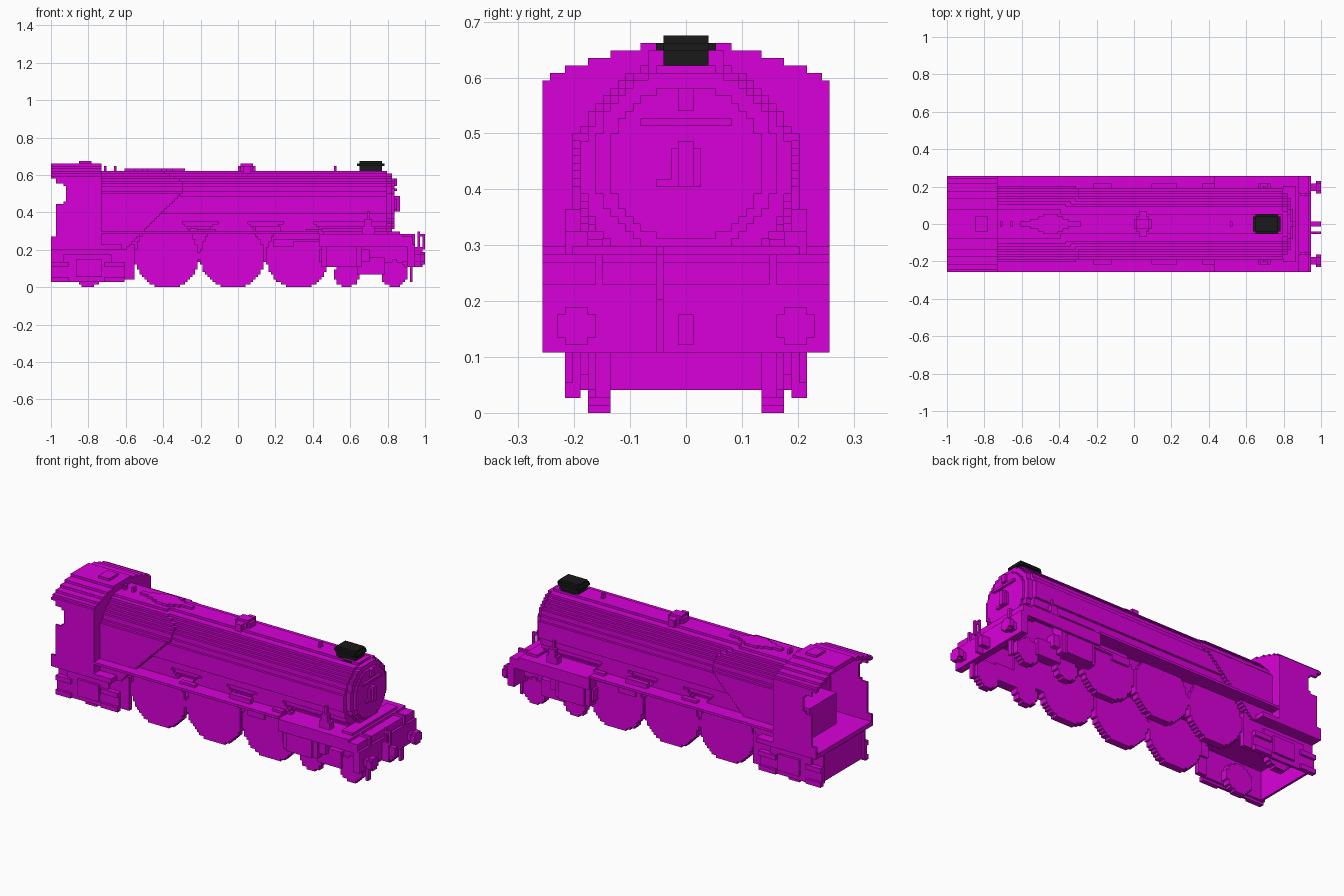
import bpy, bmesh, math

if "Cube" in bpy.data.objects:
    bpy.data.objects.remove(bpy.data.objects["Cube"])

STEP = 2 / 148  # block size of the stepped style
REAR, CAB_FRONT, SMOKEBOX_FRONT, BEAM_FRONT, TIP = -1, -.74, .8, .94, 1
WIDE = .255                      # half width of cab, boards and beam
TYRE_IN, TYRE_OUT = .135, .175   # wheel thickness
ROD_OUT, GEAR_OUT = .2, .215     # outer faces of firebox and fittings
DECK, BOARD_LOW, BOARD_TOP = .228, .28, .3
BOILER_Z, BOILER_R = .436, .188
EAVES, ROOF_TOP = .58, .66
CYLINDER_LOW = .107
CROWN = .62


def material(name, color):
    m = bpy.data.materials.new(name)
    m.use_nodes = True
    m.diffuse_color = color
    m.node_tree.nodes["Principled BSDF"].inputs["Base Color"].default_value = color
    return m


MAGENTA = material("magenta", (.7, 0, .7, 1))
BLACK = material("black", (.01, .01, .01, 1))


def block(x, y, z):
    return list(zip(x, y, z))


def across(x, half, z):
    """Block centred on the middle line."""
    return block(x, (-half, half), z)


def snap(corner):
    return [round(c / STEP) * STEP for c in corner]


def build(name, *blocks, mirror=False, mat=MAGENTA):
    """One object from blocks snapped to the grid, optionally on both sides."""
    bm = bmesh.new()
    for low, high in blocks:
        low, high = snap(low), snap(high)
        for side in (1, -1) if mirror else (1,):
            for v in bmesh.ops.create_cube(bm, size=1)["verts"]:
                v.co = [(a + b) / 2 + c * (b - a) for a, b, c in zip(low, high, v.co)]
                v.co.y *= side
    bmesh.ops.recalc_face_normals(bm, faces=bm.faces)
    mesh = bpy.data.meshes.new(name)
    bm.to_mesh(mesh)
    bm.free()
    mesh.materials.append(mat)
    bpy.context.collection.objects.link(bpy.data.objects.new(name, mesh))


def levels(bottom, top):
    """Every one-step layer between two heights."""
    return [(k * STEP, (k + 1) * STEP) for k in range(round(bottom / STEP), round(top / STEP))]


def arc(z, centre, radius):
    """Half width of a circle at the middle of a layer."""
    return math.sqrt(max(radius ** 2 - (sum(z) / 2 - centre) ** 2, 0))


def drum(x, centre, radius):
    """Stepped cylinder lying along the engine."""
    return [across(x, arc(z, centre, radius), z) for z in levels(centre - radius, centre + radius)
            if arc(z, centre, radius) > STEP / 2]


def disc(x, radius, centre, y=(TYRE_IN, TYRE_OUT), bottom=0):
    """Stepped wheel facing sideways."""
    rows = [(z, arc(z, centre, radius)) for z in levels(max(bottom, centre - radius), centre + radius)]
    return [block((x - half, x + half), y, z) for z, half in rows if half > STEP / 2]


# Boiler, smokebox and door
DOOR = SMOKEBOX_FRONT + 2 * STEP
FITTING = DOOR + STEP
build("boiler", *drum((CAB_FRONT, SMOKEBOX_FRONT), BOILER_Z, BOILER_R))
build("smokebox_front", *drum((SMOKEBOX_FRONT, DOOR), .45, .165))
build("smokebox_door", *drum((DOOR, FITTING), .445, .14))
build("door_rail", across(x=(FITTING, FITTING + STEP), half=.08, z=(.51, .51 + STEP)))
build("lamp_bracket", across(x=(DOOR, FITTING + STEP), half=STEP, z=(.54, .58)))
build("door_handle",
      block(x=(FITTING, FITTING + STEP), y=(-4 * STEP, 2 * STEP), z=(.405, .42)),
      block(x=(FITTING, FITTING + STEP), y=(-2 * STEP, 2 * STEP), z=(.42, .47)),
      across(x=(FITTING, FITTING + 2 * STEP), half=STEP, z=(.405, .485)))
build("saddle", across(x=(.6, SMOKEBOX_FRONT), half=.12, z=(BOARD_LOW - STEP, .32)))

# Firebox, sloping back toward the cab at its foot
firebox = []
for z in levels(.2, CROWN):
    slope = max(.5 - z[0], 0) + max(z[0] - .56, 0) * 2
    half = ROD_OUT if z[1] < .51 else arc(z, BOILER_Z, .196)
    firebox.append(across((CAB_FRONT, -.3 - slope), half, z))
build("firebox", *firebox)
build("firebox_crown", *[across((-.45 - reach, -.45 + reach), half * STEP, (CROWN, CROWN + STEP))
                         for reach, half in ((.16, 1), (.1, 2), (.07, 3), (.04, 4))])


# Cab: front sheet, side sheets, arched roof and floor
def roof_half(z):
    rise = max(sum(z) / 2 - EAVES, 0) / .09
    return WIDE * max(1 - rise ** 2, 0)


build("cab_front", *[across((CAB_FRONT, CAB_FRONT + STEP), roof_half(z), z)
                     for z in levels(.2, ROOF_TOP)])
sides = []
for z in levels(.2, EAVES):
    back = REAR if z[0] < .26 else REAR + 2 * STEP
    if z[0] > .44:  # rounded side opening
        back += arc(z, .5, .06)
    sides.append(block((back, CAB_FRONT), (WIDE - STEP, WIDE), z))
build("cab_sides", *sides, mirror=True)
roof = []
for z in levels(EAVES, ROOF_TOP):
    above = [h + STEP for h in z]
    inner = max(roof_half(above) - STEP, 0) if z[1] < ROOF_TOP - STEP else 0
    roof.append(block((REAR, CAB_FRONT), (inner, roof_half(z)), z))
build("cab_roof", *roof, mirror=True)
build("roof_vent", across(x=(-.85, -.79), half=.04, z=(ROOF_TOP, ROOF_TOP + STEP)))
build("cab_floor", across(x=(REAR, -.62), half=WIDE, z=(.2, DECK)))
build("backhead", across(x=(-.86, CAB_FRONT), half=.12, z=(DECK, .4)))

# Open-bottomed skirts and trailing truck below the cab
SKIRT_FRONT, SKIRT_LOW = -.61, 2 * STEP
build("rear_plate", across(x=(REAR + STEP, REAR + 2 * STEP), half=.19, z=(SKIRT_LOW + STEP, DECK)))
build("truck_sides", block(x=(REAR, SKIRT_FRONT), y=(TYRE_OUT, .19), z=(SKIRT_LOW + STEP, DECK)),
      mirror=True)
build("axle_boxes",
      block(x=(-.93, -.68), y=(.19, ROD_OUT), z=(.08, TYRE_OUT)),
      block(x=(-.87, -.73), y=(ROD_OUT, GEAR_OUT), z=(.054, .147)), mirror=True)
build("cab_steps", *[block((x, x + .1), (.19, GEAR_OUT), (z, z + 2 * STEP))
                     for x in (REAR, SKIRT_FRONT - .1) for z in (SKIRT_LOW, CYLINDER_LOW)],
      block((REAR, SKIRT_FRONT), (.19, ROD_OUT), (SKIRT_LOW, CYLINDER_LOW)), mirror=True)
build("skirt_lip", block(x=(SKIRT_FRONT, -.56), y=(.16, .19), z=(SKIRT_LOW + STEP, DECK)), mirror=True)
build("trailing_wheels", *disc(-.8, .08, .08), mirror=True)

# Driving wheels and splashers
SPACING, WHEEL_R = .35, .165
drivers = [i * SPACING - .03 for i in (-1, 0, 1)]
for name, x in zip(("rear", "middle", "front"), drivers):
    build(name + "_driving_wheels", *disc(x, WHEEL_R + STEP / 2, WHEEL_R), mirror=True)
    build(name + "_splashers", *disc(x, WHEEL_R, .2, (.15, TYRE_OUT), BOARD_LOW), mirror=True)
build("frame_plates",
      block(x=(SKIRT_FRONT, BEAM_FRONT), y=(.15, .16), z=(.14, BOARD_LOW)), mirror=True)
build("valve_gear",
      block(x=(.19, .3), y=(TYRE_OUT, .19), z=(GEAR_OUT, .26)),
      block(x=(.22, .46), y=(TYRE_OUT, .19), z=(.24, .255)), mirror=True)

# Front truck
for name, x, radius in (("inner", .58, .068), ("leading", .835, .072)):
    build(name + "_truck_wheels", *disc(x, radius, radius), mirror=True)
build("truck_frame",
      block(x=(.46, .92), y=(TYRE_IN, TYRE_IN + STEP), z=(CYLINDER_LOW, .15)),
      block(x=(.64, .78), y=(TYRE_IN, .19), z=(.067, .16)), mirror=True)

# Running boards and cylinders
BOARD_BREAK = .43
build("running_boards",
      block(x=(CAB_FRONT, BOARD_BREAK), y=(.12, WIDE), z=(BOARD_LOW, BOARD_TOP)),
      block(x=(BOARD_BREAK, .86), y=(.1, WIDE), z=(BOARD_LOW - STEP, BOARD_TOP - STEP)), mirror=True)
build("valances", block(x=(BOARD_BREAK, .9), y=(.24, WIDE), z=(GEAR_OUT, BOARD_LOW - STEP)), mirror=True)
build("cylinders",
      block(x=(.45, .66), y=(TYRE_IN, .23), z=(CYLINDER_LOW, BOARD_LOW)),
      block(x=(.47, .64), y=(.23, .245), z=(CYLINDER_LOW, GEAR_OUT)),
      block(x=(BOARD_BREAK, .7), y=(.16, GEAR_OUT), z=(TYRE_IN, .2)), mirror=True)
build("board_boxes", *[block((x, x + length), (.19, GEAR_OUT), (BOARD_TOP, BOARD_TOP + height))
                       for x, length, height in ((-.22, .1, STEP), (.1, .13, 2 * STEP),
                                                 (.36, .07, STEP))], mirror=True)
build("lubricators",
      block(x=(.66, .73), y=(TYRE_OUT, GEAR_OUT), z=(BOARD_LOW, BOARD_TOP + 2 * STEP)),
      block(x=(.68, .715), y=(.19, GEAR_OUT), z=(BOARD_TOP, .37)),
      block(x=(.69, .69 + STEP), y=(.19, ROD_OUT), z=(.37, .41)), mirror=True)

# Front platform, beam, buffers and couplings
build("front_platform",
      across(x=(SMOKEBOX_FRONT, .86), half=ROD_OUT, z=(BOARD_LOW - 2 * STEP, BOARD_TOP)),
      across(x=(.86, .88), half=WIDE, z=(GEAR_OUT, BOARD_LOW)),
      across(x=(.88, .93), half=WIDE, z=(GEAR_OUT, BOARD_LOW - STEP)))
build("buffer_beam", across(x=(.91, BEAM_FRONT), half=WIDE, z=(CYLINDER_LOW, DECK)))
HEAD = TIP - 2 * STEP
build("buffers",
      block(x=(BEAM_FRONT, HEAD), y=(TYRE_OUT, GEAR_OUT), z=(TYRE_IN, TYRE_OUT)),
      block(x=(HEAD, TIP), y=(TYRE_OUT, GEAR_OUT), z=(.12, .19)),
      block(x=(HEAD, TIP), y=(TYRE_OUT - STEP, GEAR_OUT + STEP), z=(TYRE_IN, TYRE_OUT)), mirror=True)
build("draw_hook", across(x=(BEAM_FRONT, TIP), half=STEP, z=(.12, TYRE_OUT)))
PIPE_Y = (-4 * STEP, -3 * STEP)
build("brake_pipe",
      block(x=(HEAD - STEP, HEAD), y=PIPE_Y, z=(.2, BOARD_TOP)),
      block(x=(HEAD, TIP), y=PIPE_Y, z=(BOARD_LOW - STEP, BOARD_LOW)),
      block(x=(TIP - STEP, TIP), y=PIPE_Y, z=(.2, BOARD_LOW)),
      block(x=(BEAM_FRONT, TIP - STEP), y=PIPE_Y, z=(CYLINDER_LOW, GEAR_OUT)))
build("guard_irons", block(x=(.92, .92 + STEP), y=(TYRE_IN, .16), z=(SKIRT_LOW, CYLINDER_LOW)), mirror=True)

# Dome, whistles and chimney
build("dome",
      across(x=(0, 7 * STEP), half=2 * STEP, z=(CROWN, .65)),
      across(x=(STEP, 6 * STEP), half=3 * STEP, z=(CROWN - STEP, .65)),
      across(x=(2 * STEP, 5 * STEP), half=5 * STEP, z=(CROWN - STEP, .65)),
      across(x=(STEP, 6 * STEP), half=2 * STEP, z=(.65, .66)))
build("whistles", *[across((x, x + STEP), STEP, (CROWN, .65)) for x in (-.71, -.66, .52)])
CAP = ROOF_TOP + STEP
build("chimney",
      across(x=(.65, .77), half=.04, z=(CROWN, CAP)),
      across(x=(.66, .76), half=.054, z=(CROWN - STEP, CROWN)),
      across(x=(.64, .78), half=.04, z=(CAP - 2 * STEP, CAP - STEP)),
      across(x=(.65, .77), half=.054, z=(CAP - 2 * STEP, CAP - STEP)), mat=BLACK)
